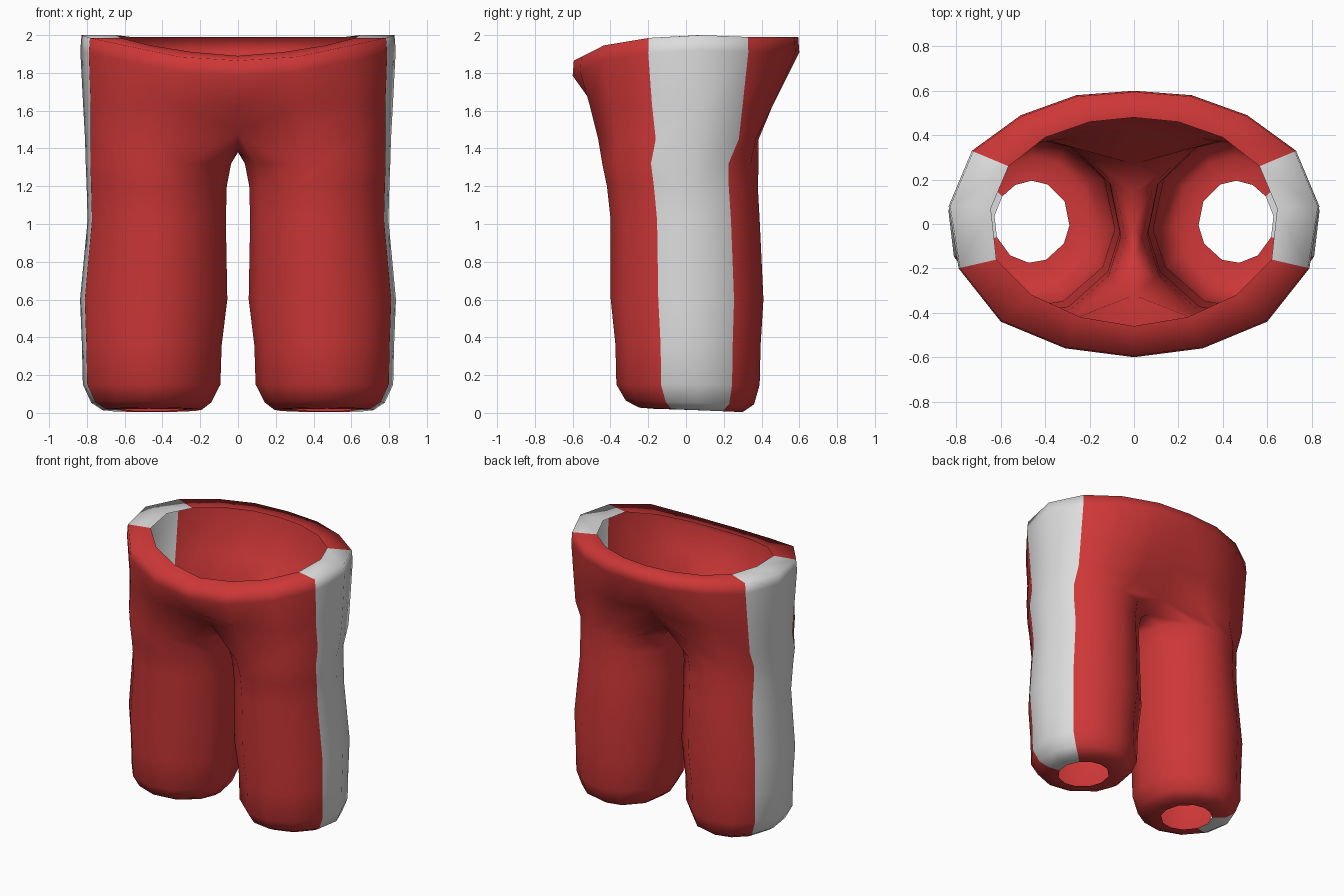
import bpy, bmesh, math

if "Cube" in bpy.data.objects:
    bpy.data.objects.remove(bpy.data.objects["Cube"])


def material(name, rgb):
    m = bpy.data.materials.new(name)
    m.diffuse_color = (*rgb, 1.0)
    m.use_nodes = True
    m.node_tree.nodes["Principled BSDF"].inputs["Base Color"].default_value = m.diffuse_color
    return m


red = material("red cloth", (0.61, 0.038, 0.038))
white = material("white stripe", (0.72, 0.72, 0.72))

# Columns run from back centre (0) round the outside to front centre (8),
# then along the inner leg (9-11). Only the +x half is built, then mirrored.
ANGLES = [115, 90, 64, 38, 8, -22, -55, -85, -112, -148, -175, 150]
RIM = [(0, .60), (.26, .58), (.51, .49), (.73, .33), (.835, .08),
       (.79, -.20), (.60, -.44), (.31, -.56), (0, -.60)]
RIM_IN = [(0, .48), (.20, .46), (.40, .39), (.565, .26), (.645, .07),
          (.62, -.16), (.46, -.32), (.24, -.42), (0, -.46)]
RIM_Z = [1.99, 1.99, 1.99, 1.99, 2.0, 1.985, 1.945, 1.885, 1.865]
HIP = [(0, .43), (.26, .46), (.51, .41), (.73, .30), (.82, .08),
       (.78, -.18), (.62, -.40), (.33, -.51), (0, -.49)]
CROTCH = [(0, .27), (.30, .385), (.54, .37), (.73, .28), (.81, .07),
          (.78, -.16), (.66, -.36), (.37, -.465), (0, -.32)]

bm = bmesh.new()


def ring(points):
    return [bm.verts.new(p) for p in points]


def leg_ring(z, x0, x1, y0, y1, tilt=0.0):
    cx, cy, rx, ry = (x0 + x1) / 2, (y0 + y1) / 2, (x1 - x0) / 2, (y1 - y0) / 2
    pts = []
    for a in ANGLES:
        c, s = math.cos(math.radians(a)), math.sin(math.radians(a))
        pts.append((cx + rx * c, cy + ry * s, z - tilt * s))
    return ring(pts)


def bridge(lower, upper, closed):
    n = len(lower)
    for i in range(n if closed else 8):
        j = (i + 1) % n
        f = bm.faces.new((lower[j], lower[i], upper[i], upper[j]))
        f.smooth = True
        f.material_index = 1 if i in (3, 4) else 0   # side stripe columns


# Leg, from the cuff opening up to the crotch
legs = [leg_ring(*r) for r in [
    (.016, .29, .63, -.175, .195, .006),
    (.016, .19, .72, -.25, .30, .012),
    (.055, .14, .78, -.32, .36, .01),
    (.15, .092, .825, -.37, .39),
    (.36, .085, .83, -.375, .395),
    (.60, .055, .84, -.40, .41),
    (1.02, .063, .80, -.40, .39),
    (1.20, .058, .805, -.42, .38),
    (1.32, .035, .81, -.445, .385)]]
# Crotch: the inner columns close onto the centre line as a saddle
crotch_z = [1.46] + [1.45] * 7 + [1.48]
saddle = [(0, -.17, 1.395), (0, -.01, 1.38), (0, .14, 1.39)]
crotch = ring([(x, y, z) for (x, y), z in zip(CROTCH, crotch_z)] + saddle)
rings = legs + [crotch]
for a, b in zip(rings, rings[1:]):
    bridge(a, b, True)

# Hips and waist, flaring to a thick rim turned inwards
hip = ring([(x, y, 1.63) for x, y in HIP])
below = ring([(x, y, z - .08) for (x, y), z in zip(RIM, RIM_Z)])
top = ring([(x * .992, y * .99, z) for (x, y), z in zip(RIM, RIM_Z)])
inner = ring([(x, y, z + (.025 if i > 6 else 0))
              for i, ((x, y), z) in enumerate(zip(RIM_IN, RIM_Z))])
upper = [crotch, hip, below, top, inner]
for a, b in zip(upper, upper[1:]):
    bridge(a, b, False)
bmesh.ops.recalc_face_normals(bm, faces=bm.faces)
# Make sure the outside of the leg faces outwards
bm.faces.ensure_lookup_table()
probe = max(bm.faces, key=lambda f: f.calc_center_median().x)
if probe.normal.x < 0:
    bmesh.ops.reverse_faces(bm, faces=bm.faces)

me = bpy.data.meshes.new("trousers")
bm.to_mesh(me)
bm.free()
me.materials.append(red)
me.materials.append(white)
obj = bpy.data.objects.new("trousers", me)
bpy.context.collection.objects.link(obj)
mirror = obj.modifiers.new("mirror", 'MIRROR')
mirror.use_axis[0] = True
mirror.merge_threshold = 0.001
